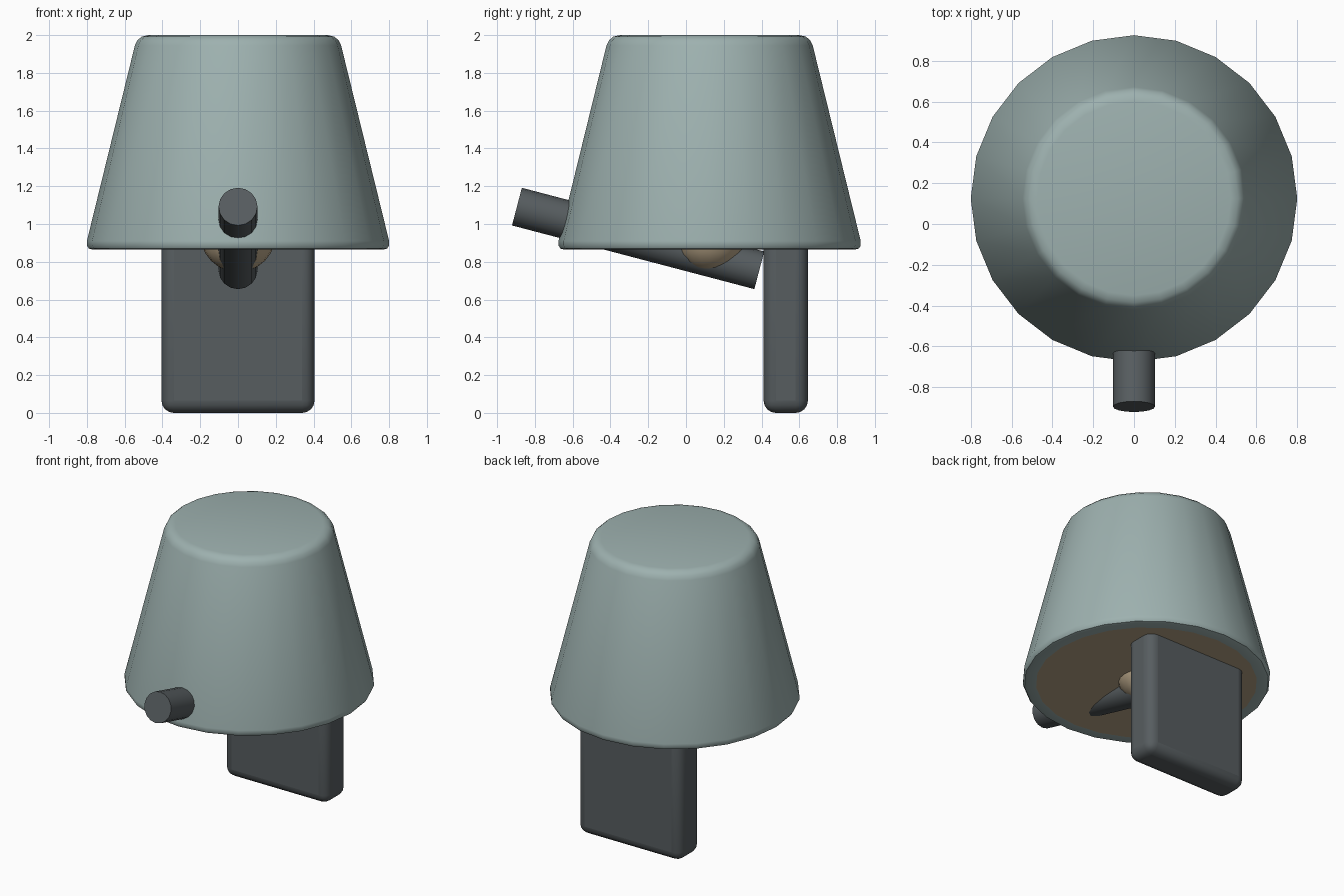
import bpy, bmesh
from math import sin, cos, tau
from mathutils import Vector

cube = bpy.data.objects.get("Cube")
if cube:
    bpy.data.objects.remove(cube, do_unlink=True)


def material(name, rgb):
    m = bpy.data.materials.new(name)
    m.use_nodes = True
    m.diffuse_color = (*rgb, 1)
    m.node_tree.nodes["Principled BSDF"].inputs["Base Color"].default_value = (*rgb, 1)
    return m


SAGE = material("sage_green", (0.34, 0.44, 0.43))
GREY = material("dark_grey", (0.095, 0.11, 0.117))
TAN = material("warm_tan", (0.47, 0.37, 0.24))
AXIS_Y = 0.125


def finish(name, mats, obj=None, angle=0.7):
    obj = obj or bpy.context.object
    obj.name = obj.data.name = name
    for m in mats:
        obj.data.materials.append(m)
    bpy.ops.object.select_all(action='DESELECT')
    bpy.context.view_layer.objects.active = obj
    obj.select_set(True)
    bpy.ops.object.shade_smooth_by_angle(angle=angle)
    return obj


# Lampshade: revolved tapered profile with rounded rims and flat caps
profile = [(0.715, 0.865), (0.77, 0.865), (0.79, 0.87), (0.80, 0.886), (0.80, 0.91),
           (0.546, 1.945), (0.533, 1.972), (0.51, 1.992), (0.475, 2.0)]
SIDES = 24
bm = bmesh.new()
rings = [[bm.verts.new((r * cos(tau * i / SIDES), r * sin(tau * i / SIDES) + AXIS_Y, z))
          for i in range(SIDES)] for r, z in profile]
for low, high in zip(rings, rings[1:]):
    for i in range(SIDES):
        j = (i + 1) % SIDES
        bm.faces.new((low[i], low[j], high[j], high[i]))
bm.faces.new(rings[-1])
diffuser = bm.faces.new(rings[0][::-1])
diffuser.material_index = 1
mesh = bpy.data.meshes.new("lampshade")
bm.to_mesh(mesh)
bm.free()
shade = bpy.data.objects.new("lampshade", mesh)
bpy.context.collection.objects.link(shade)
finish("lampshade", [SAGE, TAN], shade)

# Wall plate: rounded slab reaching up into the shade
bpy.ops.mesh.primitive_cube_add(size=1, location=(0, 0.528, 0.6))
plate = bpy.context.object
plate.scale = (0.81, 0.235, 1.2)
bpy.ops.object.transform_apply(location=False, rotation=False, scale=True)
bevel = plate.modifiers.new("rounded_edges", 'BEVEL')
bevel.width = 0.065
bevel.segments = 4
finish("wall_plate", [GREY], angle=1.0)

# Arm: straight tilted rod running through the shade
front, back = Vector((0, -0.895, 1.092)), Vector((0, 0.388, 0.755))
bpy.ops.mesh.primitive_cylinder_add(vertices=16, radius=0.103, depth=(back - front).length,
                                    location=(front + back) / 2)
bpy.context.object.rotation_euler = (front - back).to_track_quat('Z', 'Y').to_euler()
finish("arm", [GREY])

# Bulb
bpy.ops.mesh.primitive_uv_sphere_add(segments=20, ring_count=12, radius=0.2,
                                     location=(0, AXIS_Y, 0.945))
finish("bulb", [TAN])
